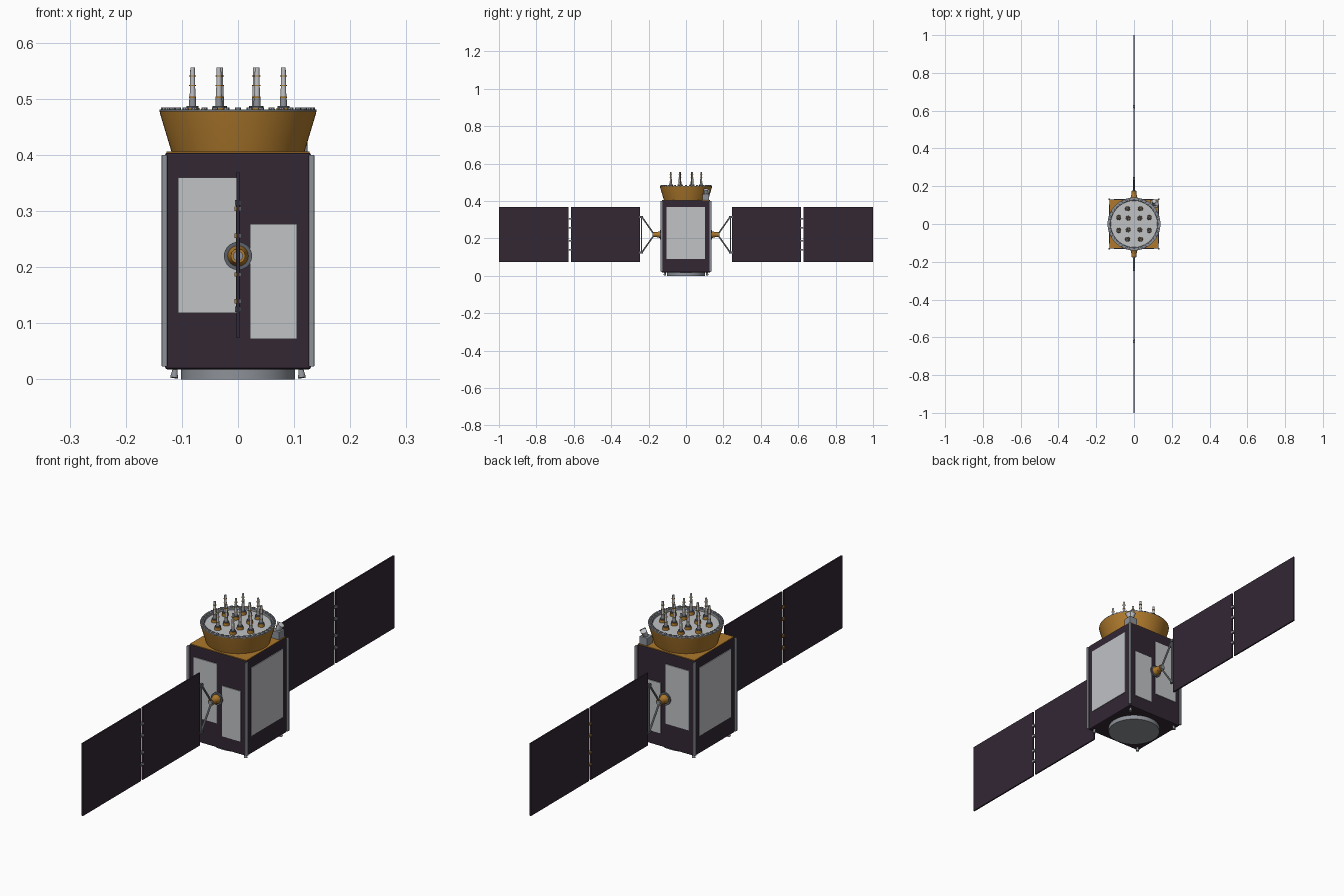
import bpy, math
from mathutils import Vector

if "Cube" in bpy.data.objects:
    bpy.data.objects.remove(bpy.data.objects["Cube"], do_unlink=True)


def material(name, color):
    m = bpy.data.materials.new(name)
    m.use_nodes = True
    m.diffuse_color = (*color, 1)
    m.node_tree.nodes["Principled BSDF"].inputs["Base Color"].default_value = (*color, 1)
    return m


DARK = material("dark plum", (0.032, 0.02, 0.034))
GOLD = material("gold foil", (0.42, 0.19, 0.025))
WHITE = material("radiator white", (0.53, 0.54, 0.56))
GREY = material("metal grey", (0.27, 0.29, 0.32))
STEEL = material("dark steel", (0.11, 0.12, 0.14))


def finish(name, mat, smooth=False):
    ob = bpy.context.object
    ob.name = name
    ob.data.materials.append(mat)
    if smooth:
        bpy.ops.object.shade_smooth_by_angle(angle=math.radians(35))
    return ob


def box(name, mat, lo, hi, bevel=0):
    lo, hi = Vector(lo), Vector(hi)
    bpy.ops.mesh.primitive_cube_add(size=1, location=(lo + hi) / 2)
    ob = finish(name, mat)
    ob.scale = [abs(d) for d in hi - lo]
    bpy.ops.object.transform_apply(location=False, rotation=False, scale=True)
    if bevel:
        mod = ob.modifiers.new("bevel", "BEVEL")
        mod.width = bevel
        mod.segments = 2
    return ob


def rod(name, mat, a, b, r1, r2=None, sides=16):
    """Cylinder or cone running from a to b."""
    a, b = Vector(a), Vector(b)
    d = b - a
    bpy.ops.mesh.primitive_cone_add(vertices=sides, radius1=r1, radius2=r1 if r2 is None else r2,
                                    depth=d.length, location=(a + b) / 2,
                                    rotation=d.to_track_quat("Z", "Y").to_euler())
    return finish(name, mat, True)


def lathe(name, mat, profile, sides=64):
    """Revolve a closed (radius, height) profile about z."""
    verts, faces, n = [], [], len(profile)
    for i in range(sides):
        t = math.tau * i / sides
        verts += [(r * math.cos(t), r * math.sin(t), z) for r, z in profile]
        for j in range(n):
            k, i2 = (j + 1) % n, (i + 1) % sides
            faces.append((i * n + j, i2 * n + j, i2 * n + k, i * n + k))
    me = bpy.data.meshes.new(name)
    me.from_pydata(verts, [], faces)
    ob = bpy.data.objects.new(name, me)
    bpy.context.collection.objects.link(ob)
    bpy.context.view_layer.objects.active = ob
    bpy.ops.object.select_all(action="DESELECT")
    ob.select_set(True)
    return finish(name, mat, True)


# Main bus with gold top deck
box("bus_body", DARK, (-.13, -.13, .018), (.13, .13, .404), .004)
box("top_deck", GOLD, (-.127, -.127, .40), (.127, .127, .4065))

# Launch adapter ring
rod("adapter_ring", GREY, (0, 0, 0), (0, 0, .02), .102, sides=64)

# Corner rails and thrusters
for sx in (-1, 1):
    for sy in (-1, 1):
        x, y = .131 * sx, .131 * sy
        box("corner_rail", GREY, (x - .005, y - .005, .023), (x + .005, y + .005, .40), .001)
        rod("thruster", GREY, (.114 * sx, .114 * sy, .003), (.112 * sx, .112 * sy, .02), .007, .004)

# Radiator plates on all four sides
for s in (-1, 1):
    box("side_radiator", WHITE, (s * .128, -.103, .09), (s * .133, .102, .368))
    box("tall_radiator", WHITE, (-.107, s * .128, .118), (-.001, s * .133, .36))
    box("short_radiator", WHITE, (.021, s * .128, .072), (.105, s * .133, .277))

# Flared antenna housing: gold cone, grey rim, recessed white deck
lathe("gold_cone", GOLD, [(.118, .404), (.139, .474), (.14, .479), (.125, .479), (.105, .404)])
lathe("cone_rim", GREY, [(.14, .478), (.14, .481), (.124, .481), (.122, .468), (.13, .468)])
rod("antenna_deck", WHITE, (0, 0, .462), (0, 0, .473), .124, sides=64)
for i in range(40):
    t = math.tau * i / 40
    x, y = .132 * math.cos(t), .132 * math.sin(t)
    rod("rim_bolt", GREY, (x, y, .479), (x, y, .485), .006, .005, 8)

# Twelve helix antennas
spots = [(sx * a, sy * b) for a, b in ((.031, .031), (.081, .034), (.034, .081))
         for sx in (-1, 1) for sy in (-1, 1)]
for x, y in spots:
    rod("antenna_cup", GOLD, (x, y, .472), (x, y, .484), .013, .012)
    rod("antenna_flange", STEEL, (x, y, .484), (x, y, .487), .011)
    rod("antenna_base", GREY, (x, y, .486), (x, y, .505), .0065, .0055)
    rod("antenna_mast", WHITE, (x, y, .50), (x, y, .556), .0052, .004)
    for z in (.503, .524, .541):
        rod("antenna_band", GOLD, (x, y, z - .001), (x, y, z + .001), .0062)

# Star tracker on the rear left deck corner
box("tracker_base", GREY, (.088, .088, .405), (.124, .124, .437), .002)
for d in ((.03, 0), (0, .03)):
    a = Vector((.106, .106, .435))
    rod("tracker_tube", WHITE, a, a + Vector((d[0] * .5, d[1] * .5, .026)), .009, .012)

# Solar wings, mirrored front and back
for s in (-1, 1):
    def at(y, z, x=0):
        return (x, s * y, z)

    # Drive hub
    rod("hub_collar", STEEL, at(.129, .22), at(.138, .22), .025, sides=32)
    rod("drive_hub", GOLD, at(.136, .22), at(.158, .22), .019, .013, sides=32)
    rod("drive_shaft", GOLD, at(.155, .22), at(.174, .22), .013, sides=24)
    rod("hub_cap", GREY, at(.172, .22), at(.18, .22), .009)
    # Yoke
    for sz in (-1, 1):
        rod("yoke_arm", GREY, at(.172, .22 + .004 * sz), at(.236, .22 + .095 * sz), .004, sides=8)
        box("yoke_bracket", STEEL, at(.23, .215 + .095 * sz, -.005), at(.25, .225 + .095 * sz, .005))
    rod("yoke_bar", GREY, at(.238, .125), at(.238, .315), .0035, sides=8)
    # Panels and their hinges
    for y0, y1 in ((.247, .616), (.627, 1)):
        box("solar_panel", DARK, at(y0, .074, -.003), at(y1, .369, .003))
    for z in (.139, .187, .256, .304):
        box("panel_hinge", GREY, at(.612, z - .004, -.003), at(.631, z + .004, .005))
        box("hinge_clip", GOLD, at(.614, z - .004, -.006), at(.629, z + .004, -.002))
